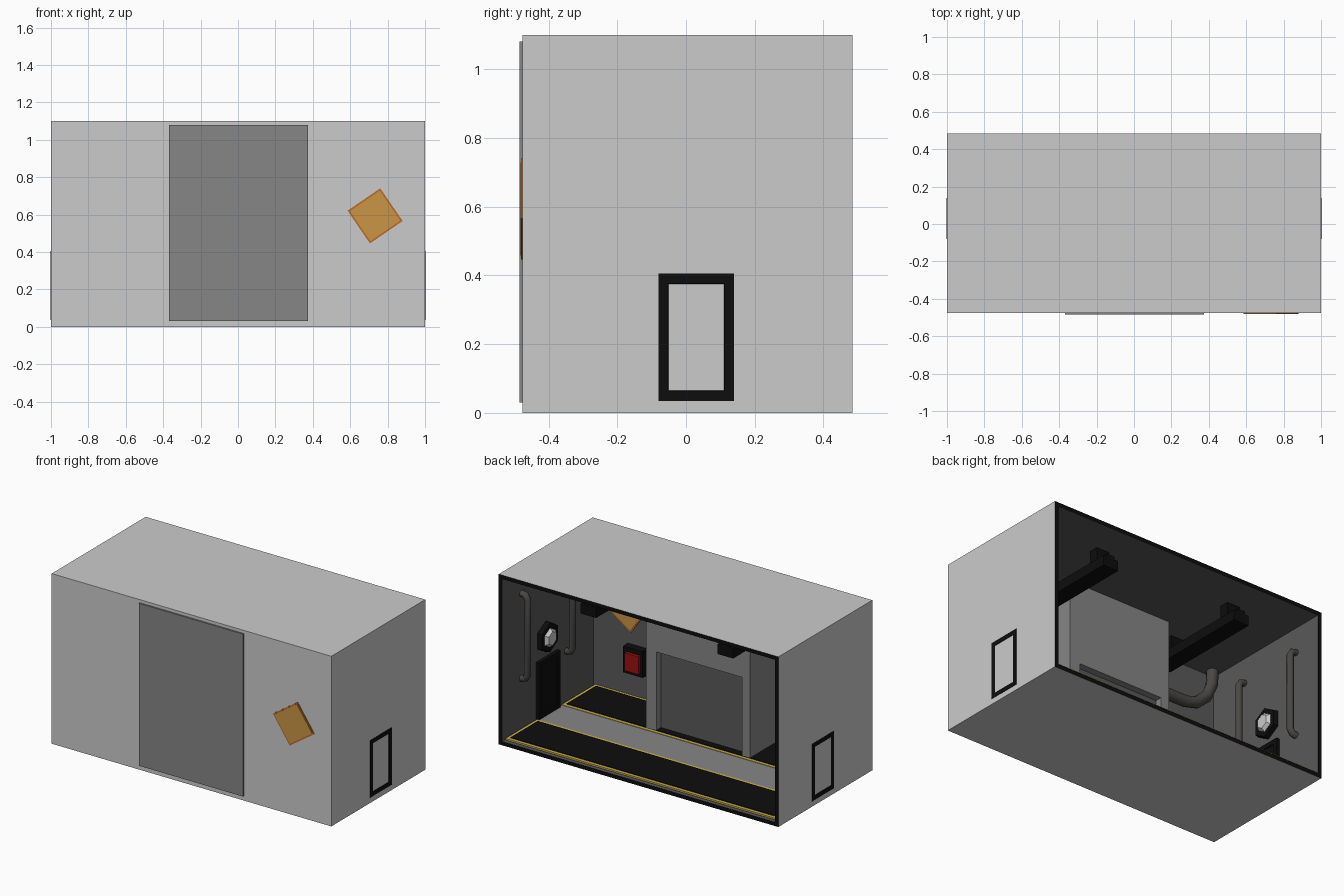
import bpy, bmesh, math
from mathutils import Vector, Matrix

if "Cube" in bpy.data.objects:
    bpy.data.objects.remove(bpy.data.objects["Cube"])


def material(name, r, g, b):
    m = bpy.data.materials.new(name)
    m.diffuse_color = (r, g, b, 1)
    m.use_nodes = True
    m.node_tree.nodes["Principled BSDF"].inputs["Base Color"].default_value = m.diffuse_color
    return m


PALE = material("pale_wall", .55, .58, .55)
MID = material("mid_grey", .24, .24, .24)
DARK = material("dark_grey", .1, .1, .1)
BLACK = material("black", .004, .004, .004)
PIPE = material("pipe_grey", .07, .065, .06)
YELLOW = material("yellow", .58, .42, .06)
ORANGE = material("orange", .6, .3, .06)
RUST = material("rust", .5, .15, .025)
RED = material("red", .35, .005, .005)
WHITE = material("white", .8, .8, .8)


def finish(name, bm, *mats):
    bmesh.ops.recalc_face_normals(bm, faces=bm.faces)
    me = bpy.data.meshes.new(name)
    bm.to_mesh(me)
    bm.free()
    for m in mats:
        me.materials.append(m)
    ob = bpy.data.objects.new(name, me)
    bpy.context.collection.objects.link(ob)
    return ob


def box_bm(x0, x1, y0, y1, z0, z1):
    bm = bmesh.new()
    bmesh.ops.create_cube(bm, size=1)
    for v in bm.verts:
        v.co = ((x0 + x1) / 2 + v.co.x * (x1 - x0), (y0 + y1) / 2 + v.co.y * (y1 - y0),
                (z0 + z1) / 2 + v.co.z * (z1 - z0))
    bm.normal_update()
    return bm


def box(name, mat, *b):
    return finish(name, box_bm(*b), mat)


def tube(name, pts, r, mat):
    cu = bpy.data.curves.new(name, 'CURVE')
    cu.dimensions = '3D'
    cu.bevel_depth, cu.bevel_resolution, cu.use_fill_caps = r, 2, True
    sp = cu.splines.new('POLY')
    sp.points.add(len(pts) - 1)
    for p, c in zip(sp.points, pts):
        p.co = (*c, 1)
    cu.materials.append(mat)
    ob = bpy.data.objects.new(name, cu)
    bpy.context.collection.objects.link(ob)
    bpy.ops.object.select_all(action='DESELECT')
    ob.select_set(True)
    bpy.context.view_layer.objects.active = ob
    bpy.ops.object.convert(target='MESH')


# Room shell: pale outside, black rim round the open back, dark lining
T = .035
bm = box_bm(-1, 1, -.475, .485, 0, 1.1)
back = max(bm.faces, key=lambda f: f.calc_center_median().y)
for f in bmesh.ops.inset_region(bm, faces=[back], thickness=T)['faces']:
    f.material_index = 1
old = set(bm.faces) - {back}
cap = bmesh.ops.extrude_discrete_faces(bm, faces=[back])['faces'][0]
for v in cap.verts:
    v.co.y = -.45
for f in bm.faces:
    if f not in old:
        f.material_index = 2
finish("room_shell", bm, PALE, BLACK, DARK)

# Large doorway block passing through the front wall, with a low recess inside
box("doorway_core", MID, -.37, .375, -.485, -.177, .03, 1.08)
outline = [(-.37, .03), (-.31, .03), (-.31, .55), (.3, .55), (.3, .03), (.375, .03), (.375, 1.08), (-.37, 1.08)]
bm = bmesh.new()
face = bm.faces.new([bm.verts.new((x, -.177, z)) for x, z in outline])
ext = bmesh.ops.extrude_face_region(bm, geom=[face])
bmesh.ops.translate(bm, vec=(0, .05, 0), verts=[v for v in ext['geom'] if isinstance(v, bmesh.types.BMVert)])
finish("doorway_surround", bm, MID)
box("recess_panel", DARK, -.31, .3, -.18, -.172, .035, .55)

# Floor: grey walkway between two black bays edged in yellow
W = 1 - T
box("walkway", MID, -W, W, -.12, .16, .03, .038)
for n, y0, y1 in (("back", .145, .468), ("front", -.45, -.105)):
    box(n + "_bay_edging", YELLOW, -W, W, y0, y1, .03, .041)
    box(n + "_bay_floor", BLACK, -W + .022, W - .022, y0 + .022, y1 - .022, .03, .045)

# Tilted warning plate showing on both sides of the front wall
for n, m, h, y0, y1 in (("plate_rim", RUST, .106, -.480, -.444), ("plate", ORANGE, .097, -.482, -.442)):
    ob = box(n, m, -h, h, y0, y1, -h, h)
    ob.data.transform(Matrix.Translation((.733, 0, .593)) @ Matrix.Rotation(math.radians(-34.4), 4, 'Y'))

# Wall button
box("button_housing", BLACK, .59, .73, -.455, -.4, .2, .37)
box("button", RED, .605, .705, -.4, -.38, .225, .34)

# End walls: door, lamp and two grab rails on each side
for s, side in ((1, "right"), (-1, "left")):
    bm = box_bm(-.025, .025, -.08, .14, .035, .405)
    ends = [f for f in bm.faces if abs(f.normal.x) > .9]
    bmesh.ops.inset_individual(bm, faces=ends, thickness=.04, depth=0)
    bmesh.ops.inset_individual(bm, faces=ends, thickness=.005, depth=-.006)
    bmesh.ops.translate(bm, vec=(s * .977, 0, 0), verts=bm.verts)
    finish(side + "_door", bm, BLACK)

    for n, m, r0, r1, depth, off in (("lamp_frame", BLACK, .1, .095, .03, .953),
                                     ("lamp_lens", WHITE, .066, .045, .025, .93)):
        bm = bmesh.new()
        bmesh.ops.create_cone(bm, cap_ends=True, segments=6, radius1=r0, radius2=r1, depth=depth,
                              matrix=Matrix.Translation((s * off, .05, .54))
                              @ Matrix.Rotation(-s * math.pi / 2, 4, 'Y') @ Matrix.Rotation(math.pi / 6, 4, 'Z'))
        finish(side + "_" + n, bm, m)

    for i, y in enumerate((.29, -.17)):
        tube(f"{side}_grab_rail_{i + 1}",
             [(s * x, y, z) for x, z in ((.975, .36), (.945, .365), (.93, .39), (.93, .88), (.945, .905), (.975, .91))],
             .021, PIPE)

# Ceiling beams hung on brackets
for x, n in ((.46, "right"), (-.52, "left")):
    box(n + "_beam", BLACK, x - .055, x + .055, -.36, .34, .92, .985)
    box(n + "_beam_rail", BLACK, x - .03, x + .03, -.36, .34, .985, 1.005)
    for i, y in enumerate((.24, -.26)):
        box(f"{n}_beam_bracket_{i + 1}", BLACK, x - .045, x + .045, y - .03, y + .03, .98, 1.07)

# Bent duct from the doorway block up to the ceiling
tube("ceiling_duct", [(-.35, -.4, .8), (-.72, -.4, .8), (-.8, -.4, .82), (-.88, -.4, .89),
                      (-.92, -.4, .98), (-.925, -.4, 1.075)], .036, PIPE)
